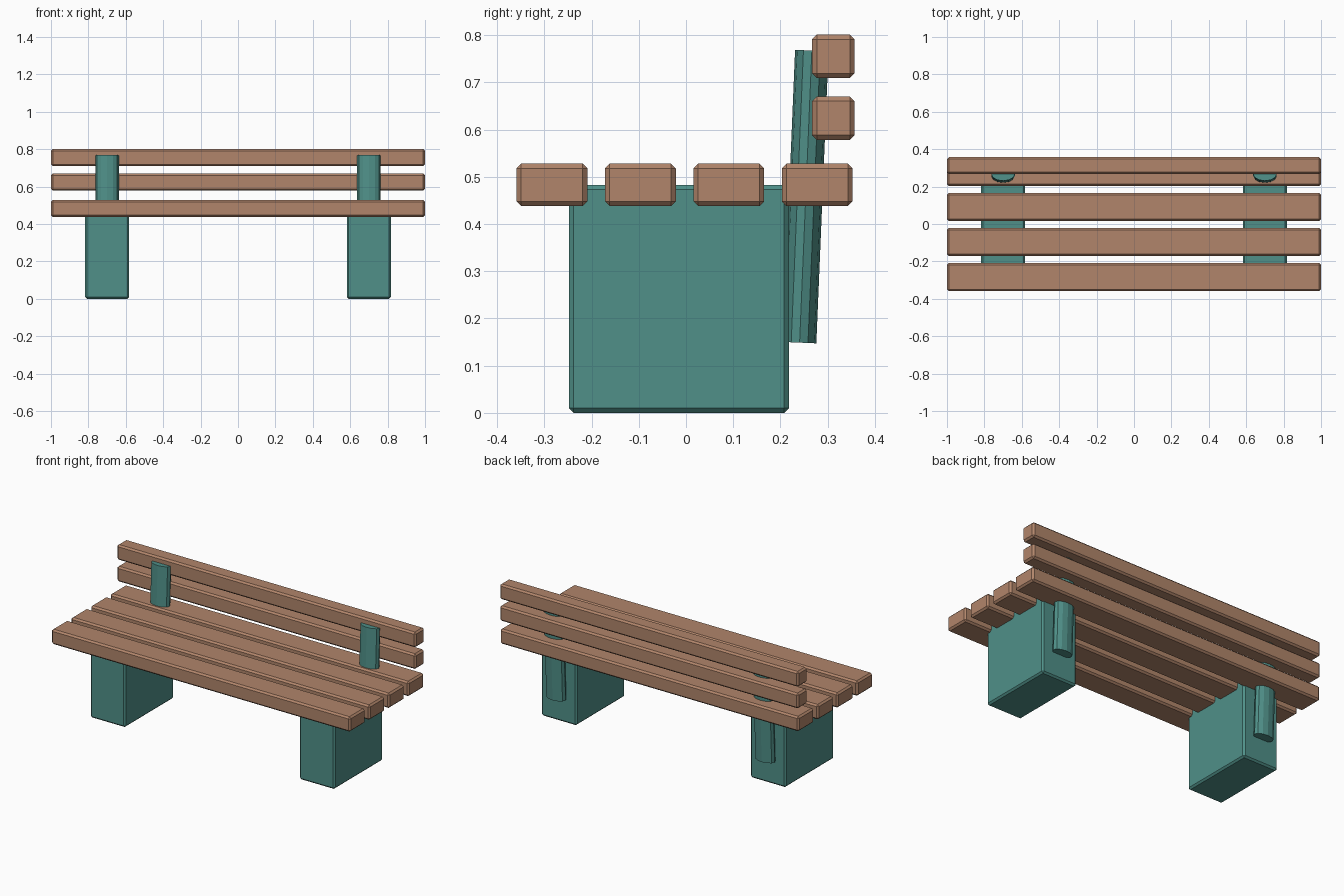
import bpy, math

if "Cube" in bpy.data.objects:
    bpy.data.objects.remove(bpy.data.objects["Cube"])


def material(name, rgb):
    m = bpy.data.materials.new(name)
    m.diffuse_color = (*rgb, 1)
    m.use_nodes = True
    m.node_tree.nodes["Principled BSDF"].inputs["Base Color"].default_value = m.diffuse_color
    return m


WOOD = material("brown wood", (0.44, 0.235, 0.145))
TEAL = material("teal paint", (0.08, 0.28, 0.25))


def block(name, x, y, z, mat, bevel=0.01):
    """Chamfered box from (min, max) ranges."""
    bpy.ops.mesh.primitive_cube_add(size=1, location=[(r[0] + r[1]) / 2 for r in (x, y, z)])
    o = bpy.context.object
    o.name = name
    o.scale = [r[1] - r[0] for r in (x, y, z)]
    bpy.ops.object.transform_apply(location=False, rotation=False, scale=True)
    b = o.modifiers.new("chamfer", 'BEVEL')
    b.width = bevel
    b.segments = 1
    o.data.materials.append(mat)
    return o


# seat slats
for i in range(4):
    y = -0.284 + i * 0.1873
    block(f"seat_slat_{i + 1}", (-1, 1), (y - 0.075, y + 0.075), (0.438, 0.528), WOOD)

# backrest slats
for i, z in enumerate((0.624, 0.755)):
    block(f"back_slat_{i + 1}", (-1, 1), (0.267, 0.357), (z - 0.046, z + 0.046), WOOD)

for side, s in (("left", -1), ("right", 1)):
    # solid leg block
    block(f"{side}_leg", (s * 0.7 - 0.118, s * 0.7 + 0.118), (-0.248, 0.218), (0, 0.483), TEAL)
    # oval back post, leaning slightly backwards
    bpy.ops.mesh.primitive_cylinder_add(vertices=12, radius=1, depth=1,
                                        location=(s * 0.7, 0.2535, 0.458),
                                        rotation=(-math.radians(2.4), 0, 0))
    post = bpy.context.object
    post.name = f"{side}_back_post"
    post.scale = (0.0625, 0.0355, 0.619)
    post.data.materials.append(TEAL)
